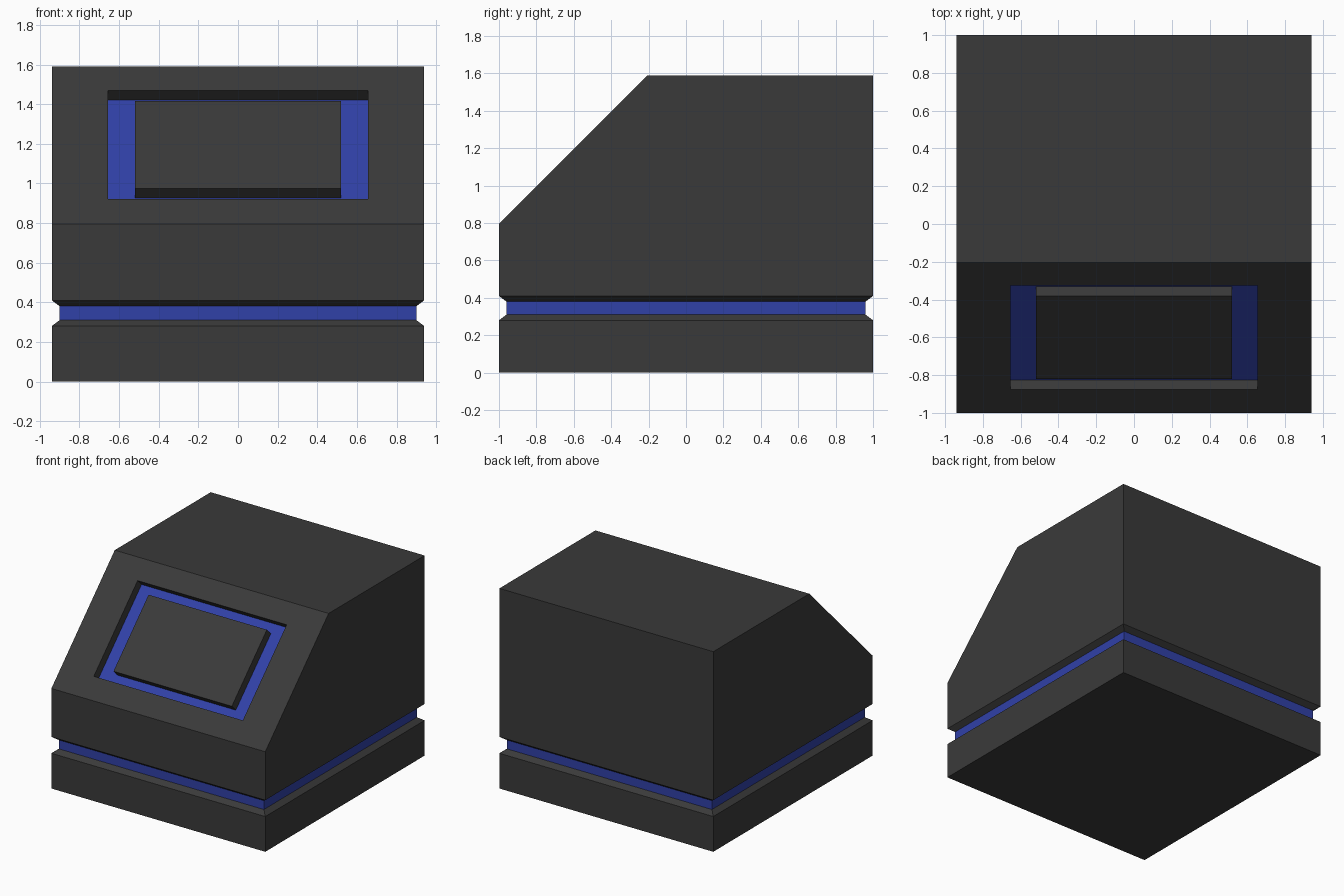
import bpy

if "Cube" in bpy.data.objects:
    bpy.data.objects.remove(bpy.data.objects["Cube"])


def material(name, color):
    m = bpy.data.materials.new(name)
    m.diffuse_color = (*color, 1)
    m.use_nodes = True
    m.node_tree.nodes["Principled BSDF"].inputs["Base Color"].default_value = m.diffuse_color
    return m


GREY = material("dark grey", (0.042, 0.042, 0.042))
BLUE = material("deep blue", (0.030, 0.052, 0.39))

HALF_X, HALF_Y = 0.94, 1.0
SLOPE_Z, TOP_Z = 0.795, 1.59
SLOPE = SLOPE_Z + HALF_Y          # the slanted front lies on z - y = SLOPE


def level(z, inset=0.0, front=-HALF_Y):
    """Horizontal rectangle, counter-clockwise from above."""
    x, y0, y1 = HALF_X - inset, front + inset, HALF_Y - inset
    return [(-x, y0, z), (x, y0, z), (x, y1, z), (-x, y1, z)]


def slanted(x, z0, z1, depth=0.0):
    """Rectangle on the slanted front, sunk by depth, counter-clockwise from the front."""
    return [(px, z - SLOPE + depth, z - depth)
            for px, z in ((-x, z0), (x, z0), (x, z1), (-x, z1))]


def loft(name, rings, mats, start_cap=False, end_cap=False, skip=(), blue_bands=()):
    """Bridge four-sided rings; skip holds (band, side) faces left open."""
    verts = [p for ring in rings for p in ring]
    faces, slots = [], []
    for k in range(len(rings) - 1):
        for i in range(4):
            if (k, i) in skip:
                continue
            j = (i + 1) % 4
            faces.append((4 * k + i, 4 * k + j, 4 * k + 4 + j, 4 * k + 4 + i))
            slots.append(1 if k in blue_bands else 0)
    if start_cap:
        faces.append((3, 2, 1, 0))
        slots.append(0)
    if end_cap:
        n = len(verts)
        faces.append((n - 4, n - 3, n - 2, n - 1))
        slots.append(0)
    mesh = bpy.data.meshes.new(name)
    mesh.from_pydata(verts, [], faces)
    for m in mats:
        mesh.materials.append(m)
    for poly, s in zip(mesh.polygons, slots):
        poly.material_index = s
    obj = bpy.data.objects.new(name, mesh)
    bpy.context.collection.objects.link(obj)
    return obj


# Base slab with a chamfered upper edge
loft("base_slab", [level(0), level(0.28), level(0.31, 0.04)], [GREY], start_cap=True)

# Blue band in the groove
loft("groove_band", [level(0.31, 0.04), level(0.38, 0.04)], [BLUE])

# Upper housing, its slanted front left open for the screen panel
loft("upper_housing",
     [level(0.38, 0.04), level(0.41), level(SLOPE_Z),
      level(TOP_Z, front=TOP_Z - SLOPE)],
     [GREY], end_cap=True, skip={(2, 0)})

# Slanted front: frame, sunken blue border, raised centre screen
loft("screen_panel",
     [slanted(HALF_X, SLOPE_Z, TOP_Z),
      slanted(0.655, 0.92, 1.47),
      slanted(0.655, 0.92, 1.47, 0.05),
      slanted(0.52, 0.975, 1.415, 0.05),
      slanted(0.52, 0.975, 1.415)],
     [GREY, BLUE], end_cap=True, blue_bands={2})
